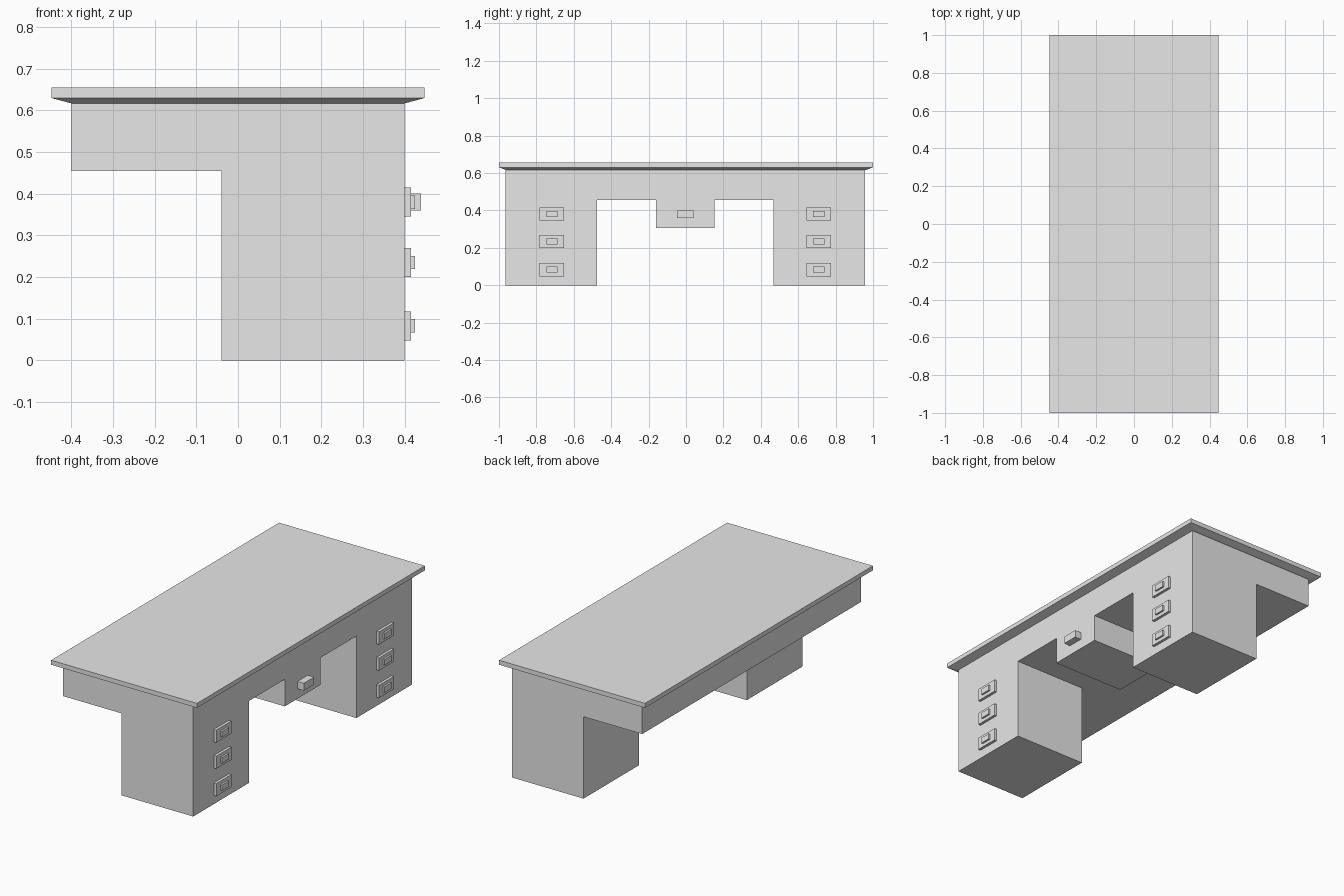
import bpy, bmesh
from mathutils import Vector

cube = bpy.data.objects.get("Cube")
if cube:
    bpy.data.objects.remove(cube, do_unlink=True)

grey = bpy.data.materials.new("plain grey")
grey.use_nodes = True
grey.diffuse_color = (0.8, 0.8, 0.8, 1)
grey.node_tree.nodes["Principled BSDF"].inputs["Base Color"].default_value = (0.8, 0.8, 0.8, 1)

MID = -0.004          # the cabinet sits slightly off the centre of the top
FRONT, BACK = 0.4, -0.4
APRON_Z, TOP_Z = 0.455, 0.617


def add_box(bm, low, high):
    low, high = Vector(low), Vector(high)
    verts = bmesh.ops.create_cube(bm, size=1)["verts"]
    for v in verts:
        v.co = (low + high) / 2 + v.co * (high - low)
    return verts


def finish(bm, name):
    bmesh.ops.recalc_face_normals(bm, faces=bm.faces[:])
    mesh = bpy.data.meshes.new(name)
    bm.to_mesh(mesh)
    bm.free()
    mesh.materials.append(grey)
    obj = bpy.data.objects.new(name, mesh)
    bpy.context.collection.objects.link(obj)
    return obj


def box(name, low, high):
    bm = bmesh.new()
    add_box(bm, low, high)
    return finish(bm, name)


# Cabinet: an apron whose underside is cut up and pulled down into
# two pedestals and a centre drawer
KNEE, DRAWER, PED_BACK = 0.472, 0.157, -0.04
bm = bmesh.new()
add_box(bm, (BACK, MID - 0.96, APRON_Z), (FRONT, MID + 0.96, TOP_Z))
cuts = [((PED_BACK, 0, 0), (1, 0, 0))]
cuts += [((0, MID + y, 0), (0, 1, 0)) for y in (-KNEE, -DRAWER, DRAWER, KNEE)]
for point, normal in cuts:
    bmesh.ops.bisect_plane(bm, geom=bm.verts[:] + bm.edges[:] + bm.faces[:],
                           plane_co=point, plane_no=normal)
bm.normal_update()
for face in [f for f in bm.faces if f.normal.z < -0.9]:
    centre = face.calc_center_median()
    y = abs(centre.y - MID)
    if centre.x < PED_BACK or DRAWER < y < KNEE:
        continue
    bottom = 0.0 if y > KNEE else 0.305
    pulled = bmesh.ops.extrude_discrete_faces(bm, faces=[face])["faces"][0]
    for v in pulled.verts:
        v.co.z = bottom
bmesh.ops.remove_doubles(bm, verts=bm.verts[:], dist=0.0001)
bmesh.ops.dissolve_limit(bm, angle_limit=0.01, verts=bm.verts[:], edges=bm.edges[:])
finish(bm, "desk_cabinet")

# Desk top: a slab with a sloping underside edge
bm = bmesh.new()
add_box(bm, (-0.448, -1, 0.63), (0.448, 1, 0.655))
bm.normal_update()
under = min(bm.faces, key=lambda f: f.calc_center_median().z)
pulled = bmesh.ops.extrude_discrete_faces(bm, faces=[under])["faces"][0]
for v in pulled.verts:
    v.co = (v.co.x * 0.4 / 0.448, v.co.y * 0.963, TOP_Z)
finish(bm, "desk_top")

# Drawer pulls: a backing plate with a small raised grip, three per pedestal
for side, y in (("right", MID - 0.713), ("left", MID + 0.714)):
    for level, z in (("lower", 0.083), ("middle", 0.235), ("upper", 0.38)):
        name = f"{side}_{level}"
        box(name + "_pull_plate", (FRONT, y - 0.066, z - 0.035), (0.415, y + 0.066, z + 0.035))
        box(name + "_pull_grip", (0.415, y - 0.03, z - 0.016), (0.425, y + 0.03, z + 0.016))

# Knob on the centre drawer
box("centre_drawer_knob", (FRONT, MID - 0.045, 0.36), (0.439, MID + 0.045, 0.401))
